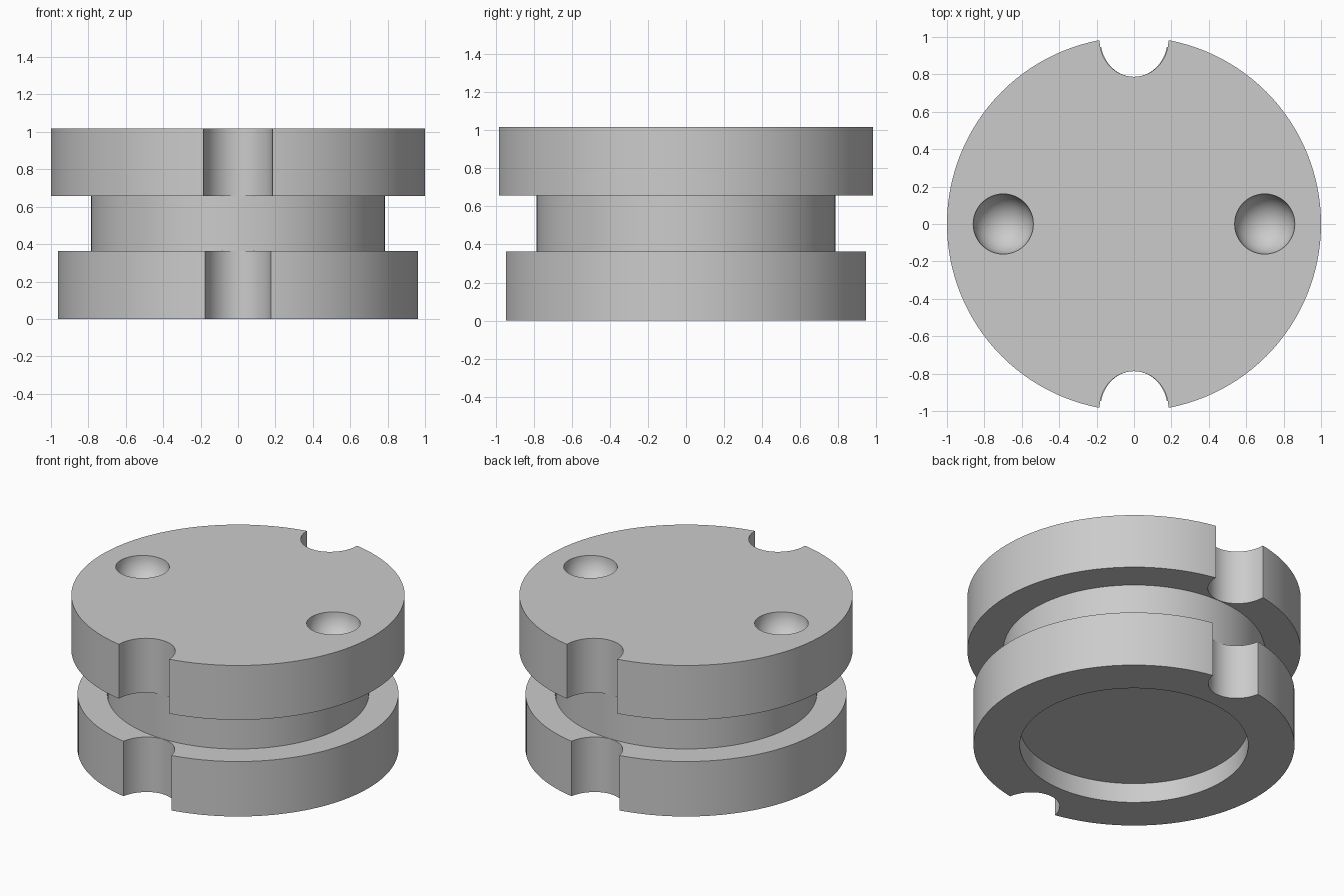
import bpy
import bmesh
import math

cube = bpy.data.objects.get("Cube")
if cube:
    bpy.data.objects.remove(cube, do_unlink=True)

grey = bpy.data.materials.new("plain_grey")
grey.use_nodes = True
colour = (0.6, 0.6, 0.6, 1)
grey.diffuse_color = colour
grey.node_tree.nodes["Principled BSDF"].inputs["Base Color"].default_value = colour


def finish(name, bm):
    bmesh.ops.recalc_face_normals(bm, faces=bm.faces)
    mesh = bpy.data.meshes.new(name)
    bm.to_mesh(mesh)
    bm.free()
    mesh.materials.append(grey)
    obj = bpy.data.objects.new(name, mesh)
    bpy.context.collection.objects.link(obj)
    return obj


def lathe(name, profile, steps=128):
    bm = bmesh.new()
    verts = [bm.verts.new((r, 0, z)) for r, z in profile]
    edges = [bm.edges.new(pair) for pair in zip(verts, verts[1:])]
    bmesh.ops.spin(bm, geom=verts + edges, axis=(0, 0, 1), cent=(0, 0, 0),
                   angle=math.tau, steps=steps)
    bmesh.ops.remove_doubles(bm, verts=bm.verts, dist=0.0001)
    # merge the flat fans into single discs
    bmesh.ops.dissolve_limit(bm, angle_limit=0.001, verts=bm.verts, edges=bm.edges)
    return finish(name, bm)


def notch_cutter(name, side, half_width, low, high):
    bm = bmesh.new()
    bmesh.ops.create_cone(bm, cap_ends=True, segments=64, radius1=1, radius2=1, depth=1)
    bmesh.ops.scale(bm, vec=(half_width, 0.198, high - low), verts=bm.verts)
    bmesh.ops.translate(bm, vec=(0, side * 0.985, (low + high) / 2), verts=bm.verts)
    return finish(name, bm)


def dimple_cutter(name, side):
    bm = bmesh.new()
    bmesh.ops.create_uvsphere(bm, u_segments=48, v_segments=24, radius=0.161)
    bmesh.ops.translate(bm, vec=(side * 0.699, 0, 1.017), verts=bm.verts)
    return finish(name, bm)


# Two flanges joined by a narrower neck, with a round recess underneath
spool = lathe("spool_body", [
    (0, 0.13), (0.685, 0.13), (0.685, 0), (0.963, 0), (0.963, 0.364),
    (0.785, 0.364), (0.785, 0.657), (1, 0.657), (1, 1.017), (0, 1.017)])

# Front and back notches through both flanges, and two round dimples on top
cutters = []
for side in (-1, 1):
    cutters.append(notch_cutter("upper_notch_cutter", side, 0.184, 0.5, 1.2))
    cutters.append(notch_cutter("lower_notch_cutter", side, 0.179, -0.2, 0.5))
    cutters.append(dimple_cutter("dimple_cutter", side))

bpy.ops.object.select_all(action="DESELECT")
spool.select_set(True)
bpy.context.view_layer.objects.active = spool
for cutter in cutters:
    cutter.hide_render = True
    mod = spool.modifiers.new("cut", "BOOLEAN")
    mod.operation = "DIFFERENCE"
    mod.solver = "EXACT"
    mod.object = cutter
    bpy.ops.object.modifier_apply(modifier=mod.name)
    bpy.data.objects.remove(cutter, do_unlink=True)

bpy.ops.object.shade_smooth_by_angle(angle=math.radians(30))
